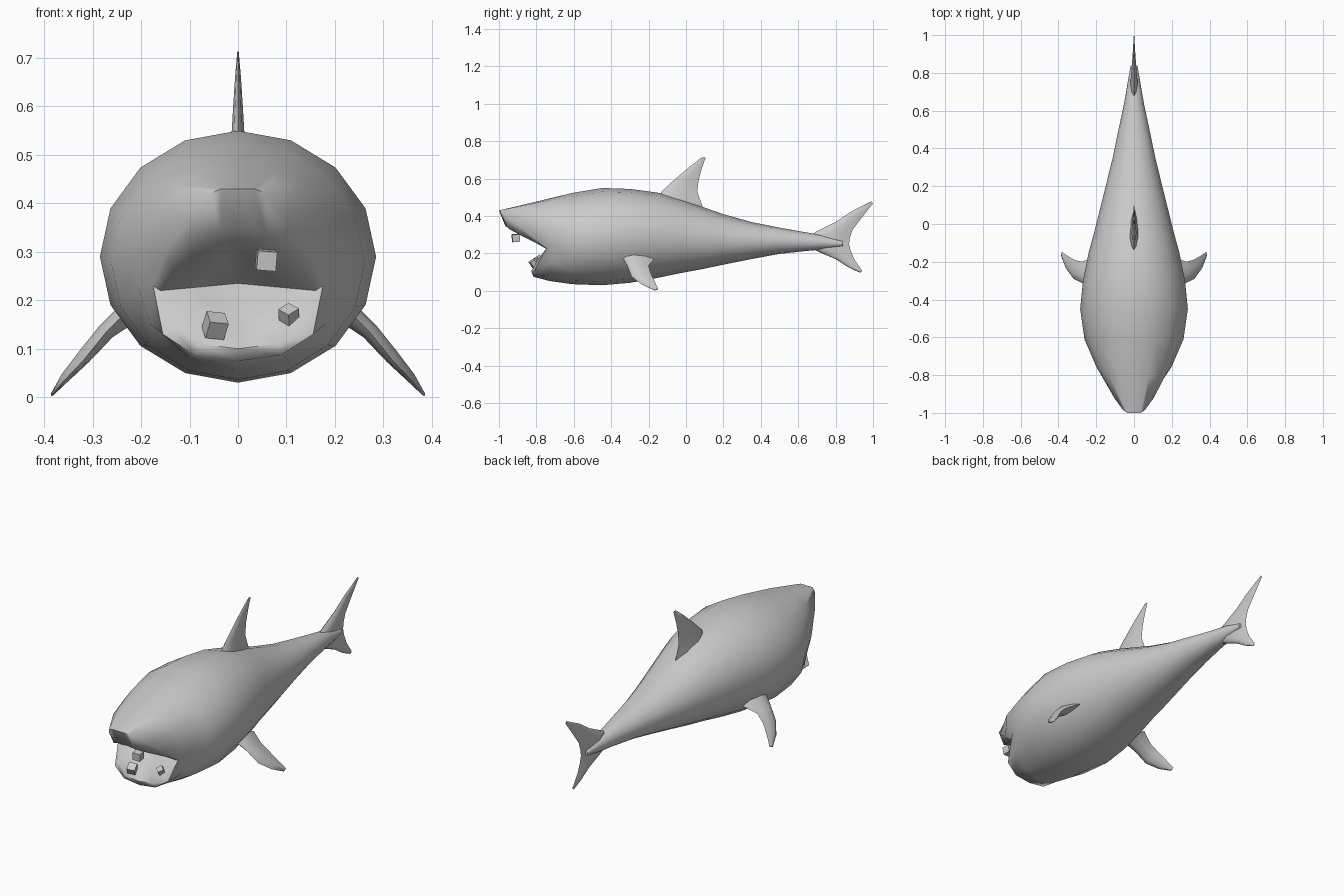
import bpy, bmesh, math
from mathutils import Vector, Euler

if "Cube" in bpy.data.objects:
    bpy.data.objects.remove(bpy.data.objects["Cube"])


def loft(name, rings, angle=50, start_tip=None, end_tip=None):
    """Skin closed rings in order; close each end with a tip point or a face."""
    bm = bmesh.new()
    rows = [[bm.verts.new(p) for p in r] for r in rings]
    n = len(rows[0])
    for a, b in zip(rows, rows[1:]):
        for i in range(n):
            bm.faces.new((a[i], a[(i + 1) % n], b[(i + 1) % n], b[i]))
    for row, tip in ((rows[0], start_tip), (rows[-1], end_tip)):
        if tip is None:
            bm.faces.new(row)
        else:
            t = bm.verts.new(tip)
            for i in range(n):
                bm.faces.new((row[i], row[(i + 1) % n], t))
    bmesh.ops.recalc_face_normals(bm, faces=bm.faces[:])
    me = bpy.data.meshes.new(name)
    bm.to_mesh(me)
    bm.free()
    ob = bpy.data.objects.new(name, me)
    bpy.context.collection.objects.link(ob)
    bpy.ops.object.select_all(action='DESELECT')
    ob.select_set(True)
    bpy.context.view_layer.objects.active = ob
    bpy.ops.object.shade_smooth_by_angle(angle=math.radians(angle))
    return ob


def mirrored(half):
    """Half ring from top centre to bottom centre -> full ring."""
    return half + [(-x, y, z) for x, y, z in half[-2:0:-1]]


def fin(name, sections, normal):
    """Lens-shaped sections given as (leading edge, trailing edge, half thickness)."""
    n = Vector(normal).normalized()
    rings = []
    for le, te, t in sections:
        a, b = Vector(le), Vector(te)
        rings.append([a] + [a.lerp(b, f) + n * t * k for f, k in
                            ((.1, .6), (.35, 1), (.7, .6))] + [b] +
                     [a.lerp(b, f) - n * t * k for f, k in
                      ((.7, .6), (.35, 1), (.1, .6))])
    return loft(name, rings, 80)


# Body stations from tail to head: y, top z, bottom z, half width
stations = [(.84, .265, .24, .018), (.74, .297, .222, .035), (.64, .313, .213, .052),
            (.5, .338, .198, .082), (.35, .368, .17, .113), (.2, .41, .14, .15),
            (.08, .452, .115, .18), (-.03, .49, .095, .207), (-.15, .525, .07, .24),
            (-.3, .545, .043, .27), (-.45, .55, .03, .285), (-.61, .523, .036, .262)]
rings = []
for y, zt, zb, w in stations:
    half = [(w * math.sin(i * math.pi / 8), y,
             (zt + zb) / 2 + (zt - zb) / 2 * math.cos(i * math.pi / 8)) for i in range(9)]
    rings.append(mirrored(half))

# Head, snout and jaw, lips
cheek = [(0, -.81, .475), (.075, -.81, .468), (.135, -.8, .44), (.175, -.785, .39),
         (.2, -.755, .31), (.21, -.7, .235), (.18, -.72, .15), (.1, -.73, .08), (0, -.73, .053)]
snout = [(0, -1, .43), (.035, -1, .43), (.058, -.985, .42), (.105, -.92, .365),
         (.15, -.83, .295), (.175, -.745, .23), (.155, -.8, .13), (.09, -.815, .087), (0, -.815, .075)]
lips = [(0, -.965, .345), (.035, -.96, .345), (.06, -.945, .33), (.095, -.89, .30),
        (.135, -.805, .258), (.16, -.74, .22), (.135, -.8, .155), (.08, -.825, .11), (0, -.825, .1)]
throat = Vector((0, -.69, .235))
rings += [mirrored(cheek), mirrored(snout), mirrored(lips)]
rings.append([Vector(p).lerp(throat, .5) for p in rings[-1]])
loft("body", rings, 60, end_tip=throat)

# Dorsal fin
fin("dorsal_fin", [((0, -.17, .46), (0, .1, .42), .035), ((0, -.13, .532), (0, .06, .53), .014),
                   ((0, -.05, .605), (0, .067, .59), .010), ((0, .025, .668), (0, .083, .65), .006),
                   ((0, .085, .714), (0, .105, .712), .0015)], (1, 0, 0))

# Tail fin from upper tip to lower tip
fin("tail_fin", [((0, .99, .478), (0, 1, .468), .0015), ((0, .885, .425), (0, .935, .385), .007),
                 ((0, .80, .368), (0, .89, .325), .012), ((0, .70, .318), (0, .875, .28), .018),
                 ((0, .60, .265), (0, .872, .25), .022), ((0, .71, .208), (0, .88, .215), .018),
                 ((0, .80, .17), (0, .9, .168), .011), ((0, .87, .125), (0, .93, .125), .006),
                 ((0, .93, .097), (0, .943, .106), .0015)], (1, 0, 0))

# Pectoral fins
pectoral = [((.21, -.35, .195), (.21, -.17, .17), .026), ((.27, -.315, .137), (.275, -.20, .135), .018),
            ((.32, -.29, .075), (.315, -.19, .098), .015), ((.36, -.235, .033), (.35, -.17, .055), .010),
            ((.385, -.17, .003), (.382, -.148, .01), .003)]
for side, s in (("right", 1), ("left", -1)):
    sec = [((a[0] * s, *a[1:]), (b[0] * s, *b[1:]), t) for a, b, t in pectoral]
    fin(side + "_pectoral_fin", sec, (.72 * s, 0, .69))

# Loose block teeth
for i, (loc, size, rot) in enumerate([((.058, -.91, .283), .040, (.1, .08, .1)),
                                      ((-.047, -.81, .148), .040, (.6, .1, .3)),
                                      ((.105, -.79, .17), .030, (.5, .4, -.7))]):
    bpy.ops.mesh.primitive_cube_add(size=size, location=loc, rotation=rot)
    bpy.context.object.name = "tooth_%d" % (i + 1)
